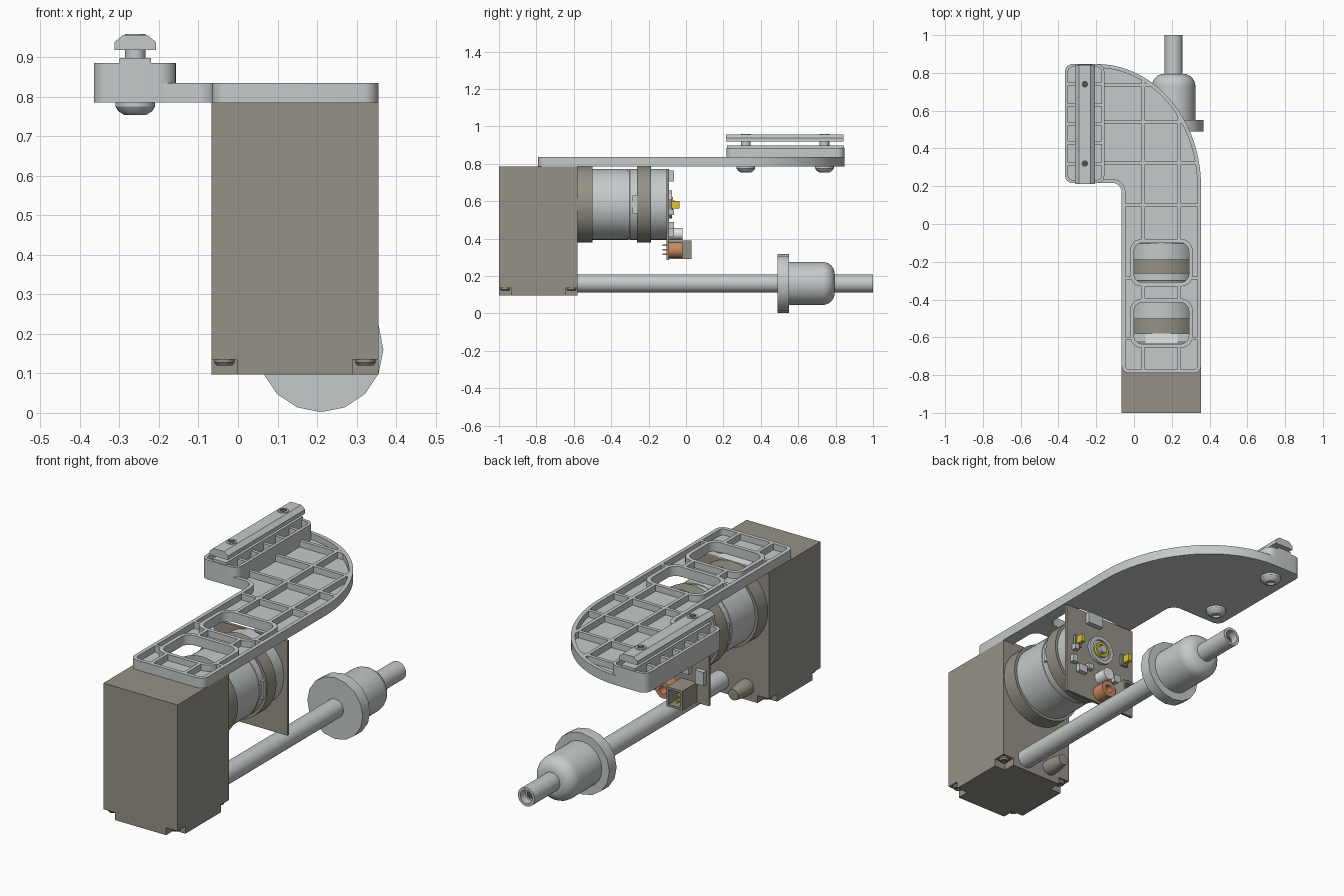
import bpy, bmesh
from math import cos, sin, pi, radians, sqrt
from mathutils import Matrix, Vector

cube = bpy.data.objects.get("Cube")
if cube:
    bpy.data.objects.remove(cube, do_unlink=True)


def material(name, r, g, b):
    m = bpy.data.materials.new(name)
    m.use_nodes = True
    m.diffuse_color = (r, g, b, 1)
    m.node_tree.nodes["Principled BSDF"].inputs["Base Color"].default_value = (r, g, b, 1)
    return m


GREY = material("light grey", 0.56, 0.59, 0.59)
OLIVE = material("olive grey", 0.30, 0.285, 0.24)
PALE = material("pale grey", 0.78, 0.79, 0.79)
YELLOW = material("yellow", 0.70, 0.55, 0.03)
ORANGE = material("copper orange", 0.58, 0.25, 0.12)
DARK = material("dark bore", 0.08, 0.08, 0.08)


def add(name, data, mat):
    ob = bpy.data.objects.new(name, data)
    bpy.context.collection.objects.link(ob)
    data.materials.append(mat)
    bpy.ops.object.select_all(action='DESELECT')
    ob.select_set(True)
    bpy.context.view_layer.objects.active = ob
    return ob


def from_bmesh(name, bm, mat):
    me = bpy.data.meshes.new(name)
    bmesh.ops.recalc_face_normals(bm, faces=bm.faces)
    bm.to_mesh(me)
    bm.free()
    return add(name, me, mat)


def box(name, x, y, z, mat):
    bm = bmesh.new()
    bmesh.ops.create_cube(bm, size=1)
    for v in bm.verts:
        v.co = Vector([(a + b) / 2 + c * (b - a) for (a, b), c in zip((x, y, z), v.co)])
    return from_bmesh(name, bm, mat)


def lathe(name, centre, profile, mat, along_y=True, seg=40):
    """Spin (radius, height) points about the y or z axis."""
    bm = bmesh.new()
    vs = [bm.verts.new((r, 0, h)) for r, h in profile]
    es = [bm.edges.new(p) for p in zip(vs, vs[1:])]
    bmesh.ops.spin(bm, geom=vs + es, axis=(0, 0, 1), cent=(0, 0, 0), angle=2 * pi, steps=seg)
    bmesh.ops.remove_doubles(bm, verts=bm.verts, dist=1e-4)
    if along_y:
        bm.transform(Matrix.Rotation(-pi / 2, 4, 'X'))
    bm.transform(Matrix.Translation(centre))
    ob = from_bmesh(name, bm, mat)
    bpy.ops.object.shade_smooth_by_angle(angle=radians(32))
    return ob


def cylinder(name, centre, r, h0, h1, mat, along_y=True, seg=40):
    return lathe(name, centre, [(0, h0), (r, h0), (r, h1), (0, h1)], mat, along_y, seg)


def flat(name, loops, z0, z1, mat):
    """Extruded flat shape; inner loops become holes."""
    cu = bpy.data.curves.new(name, 'CURVE')
    cu.dimensions = '2D'
    cu.fill_mode = 'BOTH'
    cu.extrude = (z1 - z0) / 2
    for loop in loops:
        s = cu.splines.new('POLY')
        s.points.add(len(loop) - 1)
        for p, (x, y) in zip(s.points, loop):
            p.co = (x, y, 0, 1)
        s.use_cyclic_u = True
    ob = add(name, cu, mat)
    ob.location.z = (z0 + z1) / 2
    bpy.ops.object.convert(target='MESH')
    bpy.ops.object.shade_smooth_by_angle(angle=radians(25))


def arc(cx, cy, rx, ry, a0, a1, n=6):
    ts = [radians(a0 + (a1 - a0) * i / n) for i in range(n + 1)]
    return [(cx + rx * cos(t), cy + ry * sin(t)) for t in ts]


def rounded(x0, x1, y0, y1, r):
    return (arc(x0 + r, y0 + r, r, r, 180, 270) + arc(x1 - r, y0 + r, r, r, 270, 360)
            + arc(x1 - r, y1 - r, r, r, 0, 90) + arc(x0 + r, y1 - r, r, r, 90, 180))


def inset(loop, d):
    out = []
    for i, p in enumerate(loop):
        p = Vector(p)
        a = (p - Vector(loop[i - 1])).normalized()
        b = (Vector(loop[(i + 1) % len(loop)]) - p).normalized()
        n = Vector((-a.y - b.y, a.x + b.x)).normalized()
        out.append(tuple(p + n * d / max(0.5, n.dot(Vector((-a.y, a.x))))))
    return out


# Gearbox with four notched foot corners and screws
X0, X1, Y0, Y1 = -0.067, 0.355, -1.0, -0.58
N = 0.065
box("gearbox_body", (X0, X1), (Y0, Y1), (0.135, 0.785), OLIVE)
box("gearbox_foot_long", (X0 + N, X1 - N), (Y0, Y1), (0.097, 0.136), OLIVE)
box("gearbox_foot_wide", (X0, X1), (Y0 + N, Y1 - N), (0.097, 0.136), OLIVE)
for x in (X0 + N / 2, X1 - N / 2):
    for y in (Y0 + N / 2, Y1 - N / 2):
        lathe("foot_screw", (x, y, 0), [(0, 0.125), (0.012, 0.125), (0.012, 0.12), (0.02, 0.12),
              (0.026, 0.128), (0.026, 0.137)], OLIVE, False, 16)
lathe("side_stub", (0.06, 0, 0.165), [(0.04, -0.58), (0.04, -0.54), (0.028, -0.47), (0, -0.47)], OLIVE)

# Output shaft, flange, domed hub and hollow tip
SH = (0.21, 0, 0.16)
cylinder("output_shaft", SH, 0.048, -0.58, 0.5, GREY)
cylinder("shaft_flange", SH, 0.158, 0.49, 0.55, GREY, seg=16)
dome = [(0.05 + 0.065 * cos(t), 0.73 + 0.065 * sin(t)) for t in [i * pi / 12 for i in range(7)]]
lathe("shaft_hub", SH, [(0.115, 0.55)] + dome + [(0, 0.795)], GREY)
lathe("shaft_tip", SH, [(0.048, 0.78), (0.048, 1), (0.034, 1), (0.034, 0.96), (0, 0.96)], GREY)
lathe("tip_bore", SH, [(0.02, 0.96), (0.02, 0.968), (0, 0.968)], DARK, seg=20)

# Motor
MX, MZ = 0.145, 0.583
MO = (MX, 0, MZ)
cylinder("motor_flange", MO, 0.205, -0.58, -0.5, OLIVE, seg=48)
lathe("motor_can", MO, [(0.19, -0.5), (0.19, -0.31), (0.187, -0.309), (0.187, -0.302),
      (0.19, -0.3), (0.19, -0.1), (0, -0.1)], GREY, seg=48)
cylinder("motor_band", MO, 0.205, -0.262, -0.187, OLIVE, seg=48)
for s in (-1, 1):
    box("motor_clip", sorted((MX + s * 0.17, MX + s * 0.197)), (-0.285, -0.26), (0.535, 0.63), GREY)

# Circuit board with its parts
box("circuit_board", (X0, X1), (-0.105, -0.09), (0.285, 0.772), OLIVE)
lathe("encoder_ring", MO, [(0.075, -0.095), (0.075, -0.075), (0.055, -0.075), (0.055, -0.085), (0, -0.085)], GREY)
lathe("encoder_hub", MO, [(0.04, -0.09), (0.04, -0.07), (0.028, -0.07), (0.028, -0.08)], YELLOW)
cylinder("encoder_pin", MO, 0.02, -0.09, -0.06, GREY, seg=20)
for s in (-1, 1):
    x = MX + s * 0.15
    box("yellow_terminal", (x - 0.01, x + 0.01), (-0.09, -0.035), (0.56, 0.6), YELLOW)
    box("terminal_base", (x - 0.02, x + 0.02), (-0.09, -0.075), (0.55, 0.61), OLIVE)
cylinder("capacitor", (MX, 0, 0.425), 0.032, -0.09, -0.02, PALE, seg=24)
lathe("copper_coil", (MX, 0, 0.338), [(0.02, -0.09), (0.043, -0.09), (0.043, -0.02),
      (0.02, -0.02), (0.02, -0.09)], ORANGE, seg=24)
box("connector_floor", (0, 0.09), (-0.09, 0.03), (0.29, 0.302), OLIVE)
box("connector_roof", (0, 0.09), (-0.09, 0.03), (0.378, 0.39), OLIVE)
for x in (0, 0.078):
    box("connector_side", (x, x + 0.012), (-0.09, 0.03), (0.29, 0.39), OLIVE)
box("connector_back", (0, 0.09), (-0.09, -0.04), (0.29, 0.39), OLIVE)
for z in (0.315, 0.34, 0.365):
    box("connector_pin", (0.04, 0.05), (-0.125, 0.01), (z - 0.004, z + 0.004), YELLOW)
for x, z, w, h in ((0.19, 0.735, 0.09, 0.06), (0.32, 0.47, 0.03, 0.04), (0.27, 0.43, 0.05, 0.04),
                   (-0.03, 0.43, 0.05, 0.07), (0.31, 0.54, 0.025, 0.03), (0.22, 0.46, 0.03, 0.03),
                   (0.05, 0.45, 0.04, 0.04)):
    box("chip", (x - w / 2, x + w / 2), (-0.09, -0.065), (z - h / 2, z + h / 2), GREY)

# Ribbed bracket: floor, outer wall, window rims
BZ, FZ, TZ = 0.785, 0.803, 0.835
CX, CY, RX, RY = -0.2, 0.2, 0.555, 0.647
outline = (arc(-0.025, -0.75, 0.04, 0.04, 180, 270) + arc(0.315, -0.75, 0.04, 0.04, 270, 360)
           + arc(CX, CY, RX, RY, 0, 90, 28) + arc(-0.325, 0.807, 0.04, 0.04, 90, 180)
           + arc(-0.325, 0.258, 0.04, 0.04, 180, 270) + arc(-0.115, 0.168, 0.05, 0.05, 90, 0))
windows = [(0.0, 0.29, -0.31, -0.1), (0.0, 0.29, -0.635, -0.415)]
holes = [rounded(*w, 0.045) for w in windows]
flat("bracket_floor", [outline] + holes, BZ, FZ, GREY)
flat("bracket_wall", [outline, inset(outline, 0.02)], BZ, TZ, GREY)
for (a, b, c, d), hole in zip(windows, holes):
    flat("window_rim", [rounded(a - 0.02, b + 0.02, c - 0.02, d + 0.02, 0.06), hole], BZ, TZ, GREY)
    y = (c + d) / 2 - 0.08
    for x0, x1 in ((-0.05, -0.015), (0.305, 0.34)):
        box("side_rib", (x0, x1), (y - 0.008, y + 0.008), (BZ, TZ), GREY)
box("window_ledge", (0.06, 0.23), (-0.63, -0.58), (BZ, 0.79), PALE)
for x in (0.03, 0.26):
    box("window_ledge_end", (x - 0.03, x + 0.03), (-0.62, -0.58), (BZ, 0.79), GREY)


# Ribs clipped to the curved edge
def edge(v, c, r, c2, r2):
    return c2 + r2 * sqrt(max(0, 1 - (max(v - c, 0) / r) ** 2)) - 0.015


T = 0.009
for x in (0.05, 0.238):
    for y0, y1 in ((-0.09, edge(x, CX, RX, CY, RY)), (-0.4, -0.325), (-0.78, -0.65)):
        box("long_rib", (x - T, x + T), (y0, y1), (BZ, TZ), GREY)
for y in (0.1, 0.325, 0.54, 0.735):
    left = X0 + 0.01 if y < 0.2 else -0.165
    box("cross_rib", (left, edge(y, CY, RY, CX, RX)), (y - T, y + T), (BZ, TZ), GREY)

# Raised boss with pockets and a centre strip
RXC = -0.26
boss = rounded(-0.365, -0.157, 0.217, 0.847, 0.04)
flat("boss_base", [boss], BZ, 0.85, GREY)
flat("boss_wall", [boss, inset(boss, 0.016)], 0.84, 0.885, GREY)
box("boss_strip", (RXC - 0.04, RXC + 0.04), (0.22, 0.844), (0.84, 0.898), GREY)
for y in (0.32, 0.43, 0.53, 0.63, 0.74):
    box("boss_rib", (-0.355, -0.167), (y - T, y + T), (0.84, 0.882), GREY)

# Clamp rail and its bolts
bm = bmesh.new()
half = [(0.053, 0.918), (0.053, 0.938), (0.031, 0.956)]
section = [(RXC + x, z) for x, z in half] + [(RXC - x, z) for x, z in reversed(half)]
face = bm.faces.new([bm.verts.new((x, 0.213, z)) for x, z in section])
ext = bmesh.ops.extrude_face_region(bm, geom=[face])
bmesh.ops.translate(bm, vec=(0, 0.63, 0), verts=[v for v in ext["geom"] if isinstance(v, bmesh.types.BMVert)])
from_bmesh("clamp_rail", bm, GREY)
for y in (0.32, 0.74):
    c = (RXC, y, 0)
    cylinder("bolt_neck", c, 0.026, 0.89, 0.92, GREY, False, 24)
    lathe("bolt_end", c, [(0.026, 0.95), (0.026, 0.959), (0.018, 0.959), (0.018, 0.957), (0, 0.957)],
          GREY, False, 24)
    cylinder("bolt_socket_top", c, 0.017, 0.95, 0.958, DARK, False, 20)
    lathe("bolt_head", c, [(0.05, 0.79), (0.05, 0.775), (0.042, 0.763), (0.028, 0.754),
          (0.02, 0.754), (0.02, 0.765), (0, 0.765)], GREY, False, 28)
